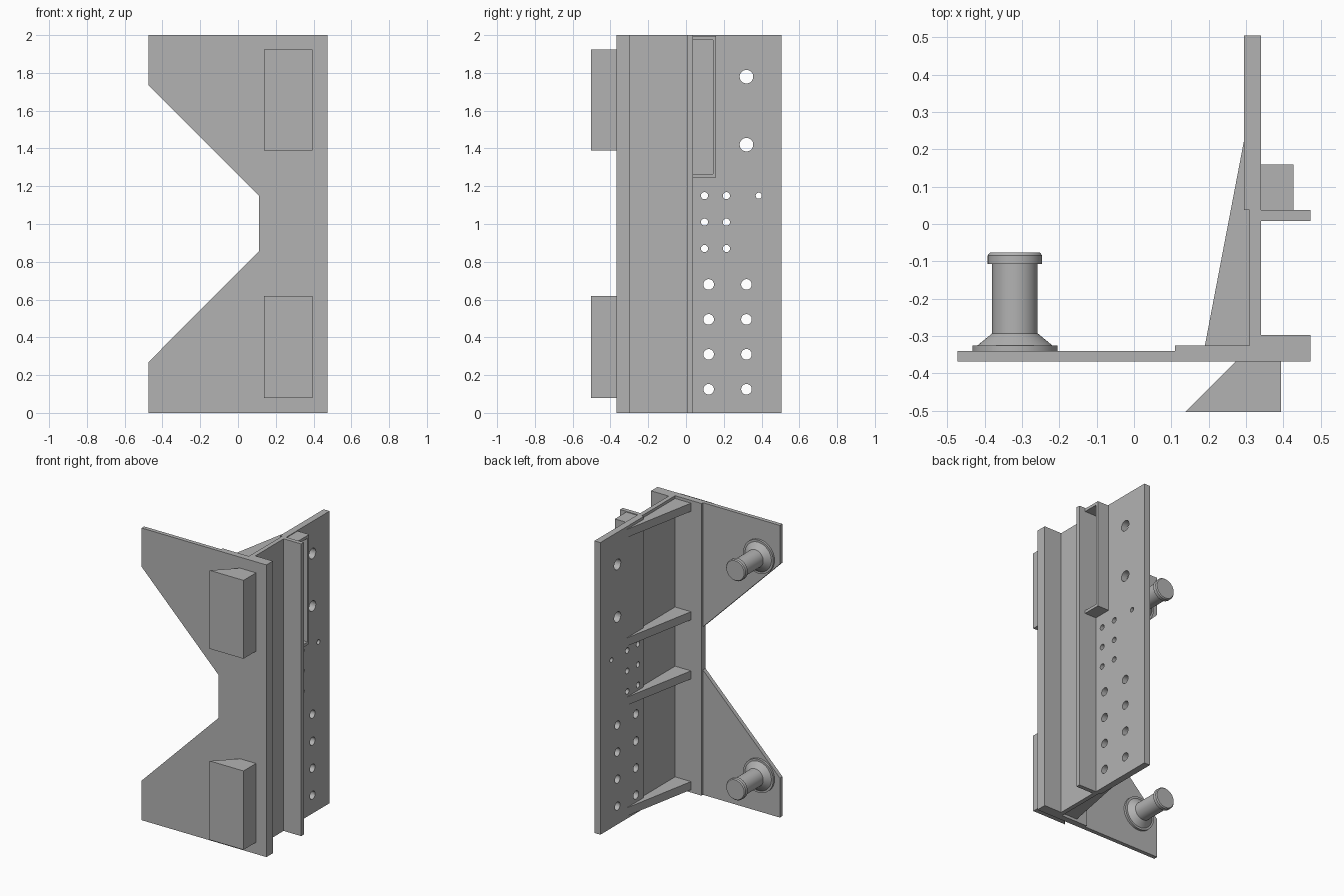
import bpy, bmesh, math
from mathutils import Vector, Matrix

if "Cube" in bpy.data.objects:
    bpy.data.objects.remove(bpy.data.objects["Cube"])

steel = bpy.data.materials.new("grey_steel")
steel.diffuse_color = (0.45, 0.45, 0.45, 1)
steel.use_nodes = True
steel.node_tree.nodes["Principled BSDF"].inputs["Base Color"].default_value = steel.diffuse_color


def finish(name, bm):
    bmesh.ops.recalc_face_normals(bm, faces=bm.faces)
    me = bpy.data.meshes.new(name)
    bm.to_mesh(me)
    bm.free()
    me.materials.append(steel)
    ob = bpy.data.objects.new(name, me)
    bpy.context.collection.objects.link(ob)
    return ob


def prism(name, pts, lo, hi, axis="z"):
    """Extrude an outline: (x, y) along z, or (x, z) along y."""
    bm = bmesh.new()
    to3d = (lambda a, b: (a, b, lo)) if axis == "z" else (lambda a, b: (a, lo, b))
    face = bm.faces.new([bm.verts.new(to3d(a, b)) for a, b in pts])
    new = bmesh.ops.extrude_face_region(bm, geom=[face])["geom"]
    shift = Vector((0, 0, hi - lo)) if axis == "z" else Vector((0, hi - lo, 0))
    bmesh.ops.translate(bm, vec=shift, verts=[g for g in new if isinstance(g, bmesh.types.BMVert)])
    return finish(name, bm)


def box(name, x0, x1, y0, y1, z0, z1):
    return prism(name, [(x0, y0), (x1, y0), (x1, y1), (x0, y1)], z0, z1)


# Front plate with the tapered notch
prism("front_plate", [(-0.473, 0), (0.473, 0), (0.473, 2), (-0.473, 2), (-0.473, 1.735),
                      (0.11, 1.15), (0.11, 0.855), (-0.473, 0.27)], -0.368, -0.34, "y")

# Stepped thickening, web and side flange along the full height
prism("web_post", [(0.11, -0.34), (0.473, -0.34), (0.473, -0.298), (0.34, -0.298),
                   (0.34, 0.008), (0.473, 0.008), (0.473, 0.037), (0.31, 0.037),
                   (0.31, -0.325), (0.11, -0.325)], 0, 2)

# Mounting plate with drilled holes
plate = box("mounting_plate", 0.295, 0.34, 0.037, 0.505, 0, 2)
holes = [(0.32, 1.78, 0.036), (0.32, 1.42, 0.036), (0.385, 1.15, 0.016)]
holes += [(y, z, 0.019) for y in (0.098, 0.214) for z in (0.87, 1.01, 1.15)]
holes += [(y, z, 0.028) for y in (0.12, 0.32) for z in (0.125, 0.31, 0.495, 0.68)]
bm = bmesh.new()
for y, z, r in holes:
    bmesh.ops.create_cone(bm, cap_ends=True, segments=32, radius1=r, radius2=r, depth=0.2,
                          matrix=Matrix.Translation((0.3175, y, z)) @ Matrix.Rotation(math.pi / 2, 4, "Y"))
cutter = finish("hole_cutter", bm)
cutter.hide_render = True
cutter.display_type = "WIRE"
mod = plate.modifiers.new("holes", "BOOLEAN")
mod.operation, mod.solver, mod.object = "DIFFERENCE", "EXACT", cutter

# Open pocket beside the flange: side wall, floor and lid
box("pocket_wall", 0.34, 0.427, 0.142, 0.16, 1.245, 1.995)
box("pocket_floor", 0.34, 0.427, 0.037, 0.142, 1.245, 1.265)
box("pocket_lid", 0.34, 0.427, 0.037, 0.142, 1.975, 1.995)

# Triangular stiffening ribs
for i, z in enumerate((0.047, 0.805, 1.21, 1.953)):
    prism(f"rib_{i + 1}", [(0.19, -0.325), (0.31, -0.325), (0.31, 0.037), (0.295, 0.037),
                           (0.295, 0.225)], z - 0.028, z + 0.028)

# Wedge blocks on the front face
for name, z0, z1 in (("lower_wedge", 0.08, 0.62), ("upper_wedge", 1.388, 1.925)):
    prism(name, [(0.138, -0.503), (0.394, -0.503), (0.394, -0.368), (0.273, -0.368)], z0, z1)

# Turned pins on the back of the front plate: (radius, y)
PROFILE = [(0, -0.34), (0.114, -0.34), (0.114, -0.325), (0.1, -0.325), (0.061, -0.293),
           (0.061, -0.107), (0.073, -0.107), (0.073, -0.084), (0.067, -0.077), (0, -0.077)]
for name, z in (("lower_pin", 0.25), ("upper_pin", 1.75)):
    bm = bmesh.new()
    vs = [bm.verts.new((-0.319 + r, y, z)) for r, y in PROFILE]
    edges = [bm.edges.new(p) for p in zip(vs, vs[1:])]
    bmesh.ops.spin(bm, geom=vs + edges, cent=(-0.319, 0, z), axis=(0, 1, 0),
                   angle=2 * math.pi, steps=48)
    bmesh.ops.remove_doubles(bm, verts=bm.verts, dist=1e-4)
    pin = finish(name, bm)
    bpy.ops.object.select_all(action="DESELECT")
    pin.select_set(True)
    bpy.context.view_layer.objects.active = pin
    bpy.ops.object.shade_smooth_by_angle(angle=math.radians(30))
